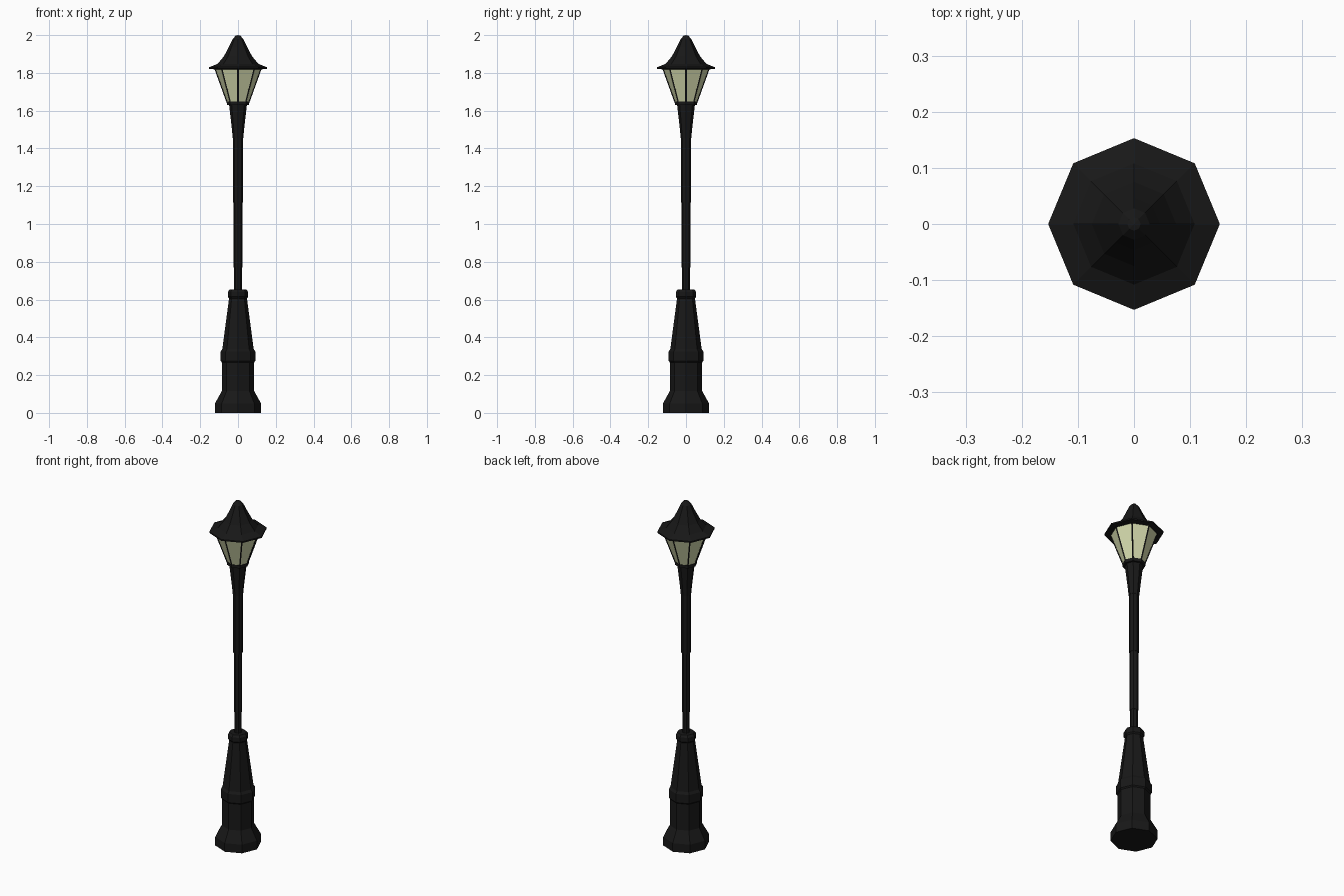
import bpy, bmesh, math
from mathutils import Vector

if "Cube" in bpy.data.objects:
    bpy.data.objects.remove(bpy.data.objects["Cube"])

SIDES = 8


def material(name, color):
    m = bpy.data.materials.new(name)
    m.diffuse_color = color
    m.use_nodes = True
    m.node_tree.nodes["Principled BSDF"].inputs["Base Color"].default_value = m.diffuse_color
    return m


IRON = material("black_iron", (0.009, 0.009, 0.009, 1))
GLASS = material("pale_glass", (0.66, 0.70, 0.42, 1))


def finish(name, bm, mat):
    bmesh.ops.recalc_face_normals(bm, faces=bm.faces)
    me = bpy.data.meshes.new(name)
    bm.to_mesh(me)
    bm.free()
    me.materials.append(mat)
    ob = bpy.data.objects.new(name, me)
    bpy.context.collection.objects.link(ob)
    return ob


def lathe(name, profile, mat=IRON):
    """Octagonal turning of (radius, z) points, corners on the axes, ends capped."""
    bm = bmesh.new()
    rings = []
    for r, z in profile:
        n = SIDES if r > 0 else 1
        rings.append([bm.verts.new((r * math.cos(math.tau * i / SIDES),
                                    r * math.sin(math.tau * i / SIDES), z))
                      for i in range(n)])
    for a, b in zip(rings, rings[1:]):
        for i in range(SIDES):
            j = (i + 1) % SIDES
            if len(b) == 1:
                bm.faces.new((a[i], a[j], b[0]))
            else:
                bm.faces.new((a[i], a[j], b[j], b[i]))
    for ring in (rings[0], rings[-1]):
        if len(ring) > 1:
            bm.faces.new(ring)
    return finish(name, bm, mat)


# Pedestal: plinth, shaft, belt, tapered neck and top collar
lathe("base", [(0.122, 0), (0.122, 0.05), (0.086, 0.115), (0.086, 0.268),
               (0.092, 0.275), (0.092, 0.325), (0.083, 0.338), (0.047, 0.61)])
lathe("base_collar", [(0.046, 0.605), (0.054, 0.615), (0.054, 0.64), (0.045, 0.652)])

# Pole in three sections, slightly thicker toward the top
lathe("pole_lower", [(0.020, 0.64), (0.020, 0.775)])
lathe("pole_middle", [(0.0225, 0.77), (0.0225, 1.12)])
lathe("pole_upper", [(0.026, 1.115), (0.026, 1.47)])

# Flared lamp holder with rim
lathe("lamp_holder", [(0.028, 1.455), (0.032, 1.50), (0.047, 1.63), (0.059, 1.63),
                      (0.060, 1.648), (0.050, 1.65)])

# Glass lantern
G0, G1 = (0.057, 1.645), (0.121, 1.822)
lathe("lantern_glass", [G0, G1], GLASS)

# Thin glazing bars along the lantern corners
bm = bmesh.new()
for i in range(SIDES):
    a = math.tau * i / SIDES
    d = Vector((math.cos(a), math.sin(a), 0))
    p, q = (d * r + Vector((0, 0, z)) for r, z in (G0, G1))
    axis = q - p
    bar = bmesh.ops.create_cone(bm, cap_ends=True, segments=4, radius1=0.004,
                                radius2=0.004, depth=axis.length)["verts"]
    rot = axis.to_track_quat('Z', 'Y').to_matrix()
    for v in bar:
        v.co = rot @ v.co + (p + q) / 2
finish("glazing_bars", bm, IRON)

# Bell-shaped roof
lathe("roof", [(0.118, 1.818), (0.153, 1.822), (0.153, 1.830), (0.108, 1.848),
               (0.075, 1.887), (0.047, 1.94), (0.028, 1.98), (0.012, 1.997), (0, 2.0)])
